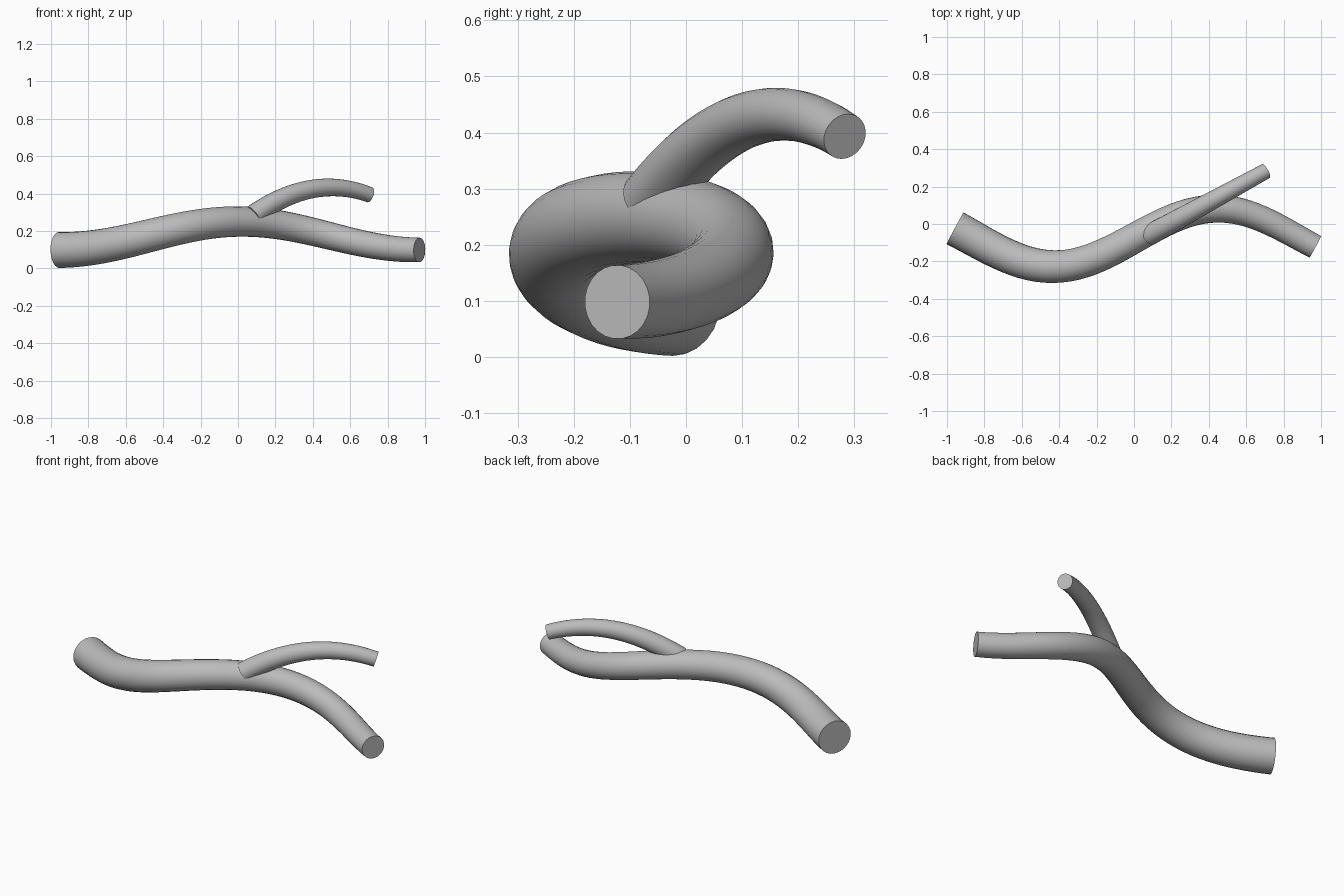
import bpy
import math

cube = bpy.data.objects.get("Cube")
if cube:
    bpy.data.objects.remove(cube, do_unlink=True)

bark = bpy.data.materials.new("grey_bark")
bark.use_nodes = True
GREY = (0.5, 0.5, 0.5, 1)
bark.diffuse_color = GREY
bark.node_tree.nodes["Principled BSDF"].inputs["Base Color"].default_value = GREY


def tapered_tube(name, path, r_start, r_end, steps=48):
    """Sweep a tapering circle along path(t), with flat closed ends."""
    curve = bpy.data.curves.new(name, "CURVE")
    curve.dimensions = "3D"
    curve.bevel_depth = 1
    curve.bevel_resolution = 10
    curve.use_fill_caps = True
    spline = curve.splines.new("POLY")
    spline.points.add(steps)
    for i, point in enumerate(spline.points):
        t = i / steps
        point.co = (*path(t), 1)
        point.radius = r_start + (r_end - r_start) * t
    curve.materials.append(bark)
    obj = bpy.data.objects.new(name, curve)
    bpy.context.collection.objects.link(obj)
    bpy.ops.object.select_all(action="DESELECT")
    obj.select_set(True)
    bpy.context.view_layer.objects.active = obj
    bpy.ops.object.convert(target="MESH")
    bpy.ops.object.shade_smooth_by_angle(angle=math.radians(40))


# Main limb: S-bend from side to side, arched in the middle
def limb_path(t):
    x = -0.957 + 1.927 * t
    y = -0.073 + 0.155 * math.sin(3.6 * (x - 0.007))
    z = 0.098 + 0.152 * math.sin(math.pi * t) ** 2
    return x, y, z


# Side branch: straight from above, rising and drooping at the tip
def branch_path(t):
    return 0.08 + 0.625 * t, -0.06 + 0.343 * t, 0.28 + 0.46 * t - 0.347 * t * t


tapered_tube("main_limb", limb_path, 0.096, 0.066)
tapered_tube("side_branch", branch_path, 0.057, 0.042)
